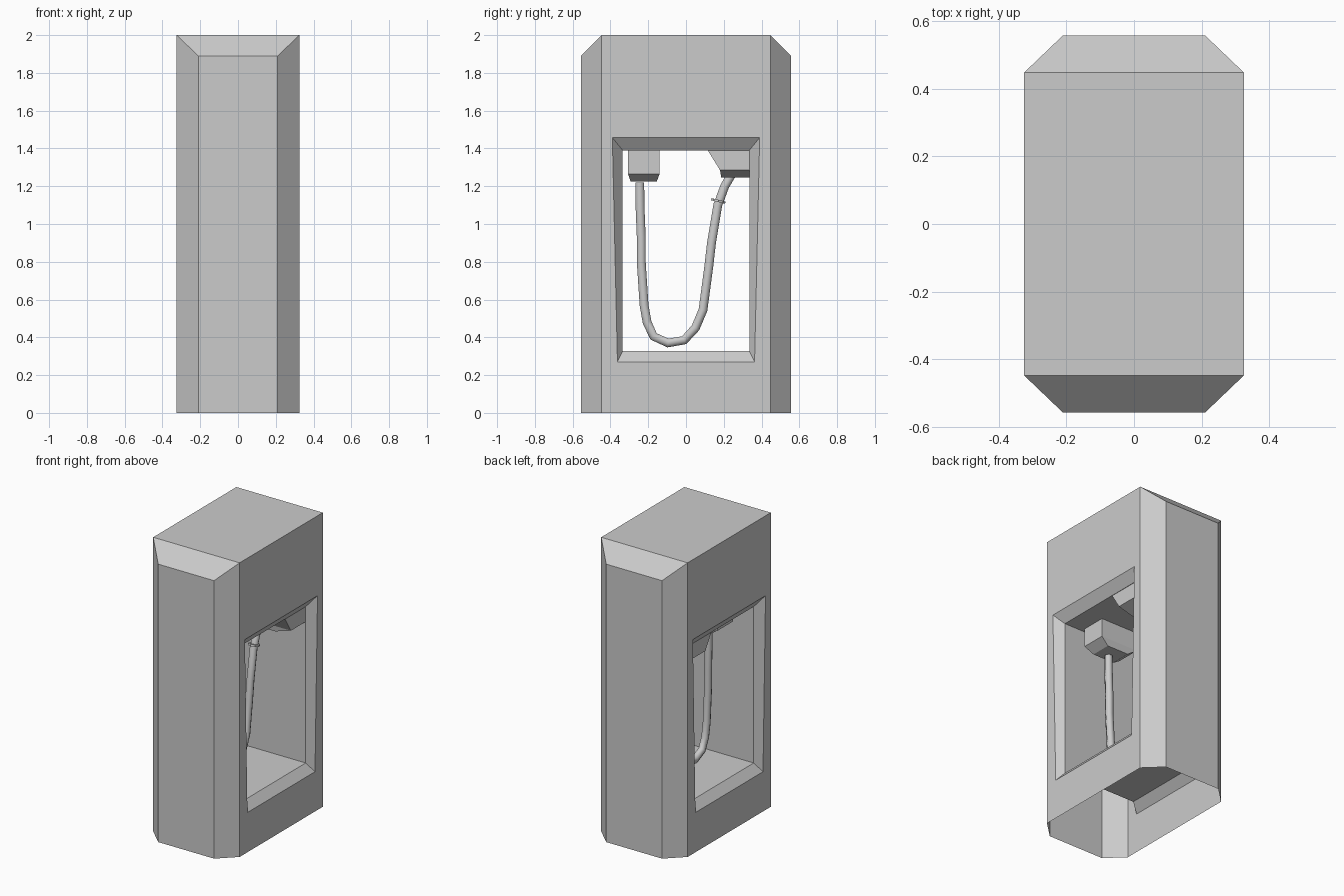
import bpy, bmesh
from mathutils import Vector

if "Cube" in bpy.data.objects:
    bpy.data.objects.remove(bpy.data.objects["Cube"])


def finish(name, bm):
    bmesh.ops.remove_doubles(bm, verts=bm.verts, dist=0.0005)
    bmesh.ops.recalc_face_normals(bm, faces=bm.faces)
    me = bpy.data.meshes.new(name)
    bm.to_mesh(me)
    bm.free()
    ob = bpy.data.objects.new(name, me)
    bpy.context.collection.objects.link(ob)
    return ob


def bridge(bm, rings):
    for a, b in zip(rings, rings[1:]):
        n = len(a)
        for i in range(n):
            j = (i + 1) % n
            bm.faces.new((a[i], a[j], b[j], b[i]))


# Housing: open-bottomed shell with a bevelled window passing through in x
HX, FX, SY, FY, H, SH = 0.325, 0.21, 0.447, 0.557, 2.0, 1.89
bm = bmesh.new()


def window_ring(x, yb, yt, z0, z1):
    return [bm.verts.new(p) for p in
            ((x, -yb, z0), (x, yb, z0), (x, yt, z1), (x, -yt, z1))]


profile = [(HX, SY, SY, 0, H), (HX, 0.363, 0.39, 0.27, 1.457),
           (0.275, 0.335, 0.335, 0.327, 1.39)]
rings = [window_ring(*p) for p in profile]
rings += [window_ring(-x, *r) for x, *r in reversed(profile)]
bridge(bm, rings)


def face(*pts):
    bm.faces.new([bm.verts.new(p) for p in pts])


for s in (-1, 1):
    y, sy = s * FY, s * SY
    face((-FX, y, 0), (FX, y, 0), (FX, y, SH), (-FX, y, SH))
    face((-FX, y, SH), (FX, y, SH), (HX, sy, H), (-HX, sy, H))
    for k in (-1, 1):
        face((k * FX, y, 0), (k * HX, sy, 0), (k * HX, sy, H), (k * FX, y, SH))
face((-HX, -SY, H), (HX, -SY, H), (HX, SY, H), (-HX, SY, H))
finish("housing", bm)


# Connector blocks hanging from the window ceiling: levels of (x, y0, y1, z)
def block(name, levels):
    bm = bmesh.new()
    rings = [[bm.verts.new(p) for p in
              ((-x, y0, z), (x, y0, z), (x, y1, z), (-x, y1, z))]
             for x, y0, y1, z in levels]
    bridge(bm, rings)
    bm.faces.new(rings[0])
    bm.faces.new(rings[-1])
    finish(name, bm)


block("socket_block", [(0.14, -0.307, -0.14, 1.39), (0.14, -0.307, -0.14, 1.265),
                       (0.08, -0.293, -0.155, 1.225)])
block("cable_outlet_block", [(0.272, 0.115, 0.335, 1.39), (0.272, 0.18, 0.335, 1.285),
                             (0.15, 0.187, 0.335, 1.245)])

# Hanging cable
path = [(-0.245, 1.22), (-0.243, 1.08), (-0.237, 0.93), (-0.237, 0.8),
        (-0.222, 0.57), (-0.206, 0.48), (-0.172, 0.405), (-0.095, 0.37),
        (-0.01, 0.385), (0.05, 0.45), (0.09, 0.545), (0.12, 0.77),
        (0.135, 0.9), (0.168, 1.1), (0.205, 1.2), (0.24, 1.26)]
cu = bpy.data.curves.new("cable", 'CURVE')
cu.dimensions = '3D'
cu.bevel_depth = 0.027
cu.bevel_resolution = 1
cu.use_fill_caps = True
sp = cu.splines.new('POLY')
sp.points.add(len(path) - 1)
for p, (y, z) in zip(sp.points, path):
    p.co = (0, y, z, 1)
bpy.context.collection.objects.link(bpy.data.objects.new("cable", cu))

# Thin collar on the cable
bpy.ops.mesh.primitive_cylinder_add(vertices=8, radius=0.038, depth=0.012,
                                    location=(0, 0.171, 1.122))
collar = bpy.context.object
collar.name = "cable_collar"
collar.rotation_euler = Vector((0, 0.25, 1)).to_track_quat('Z', 'X').to_euler()
